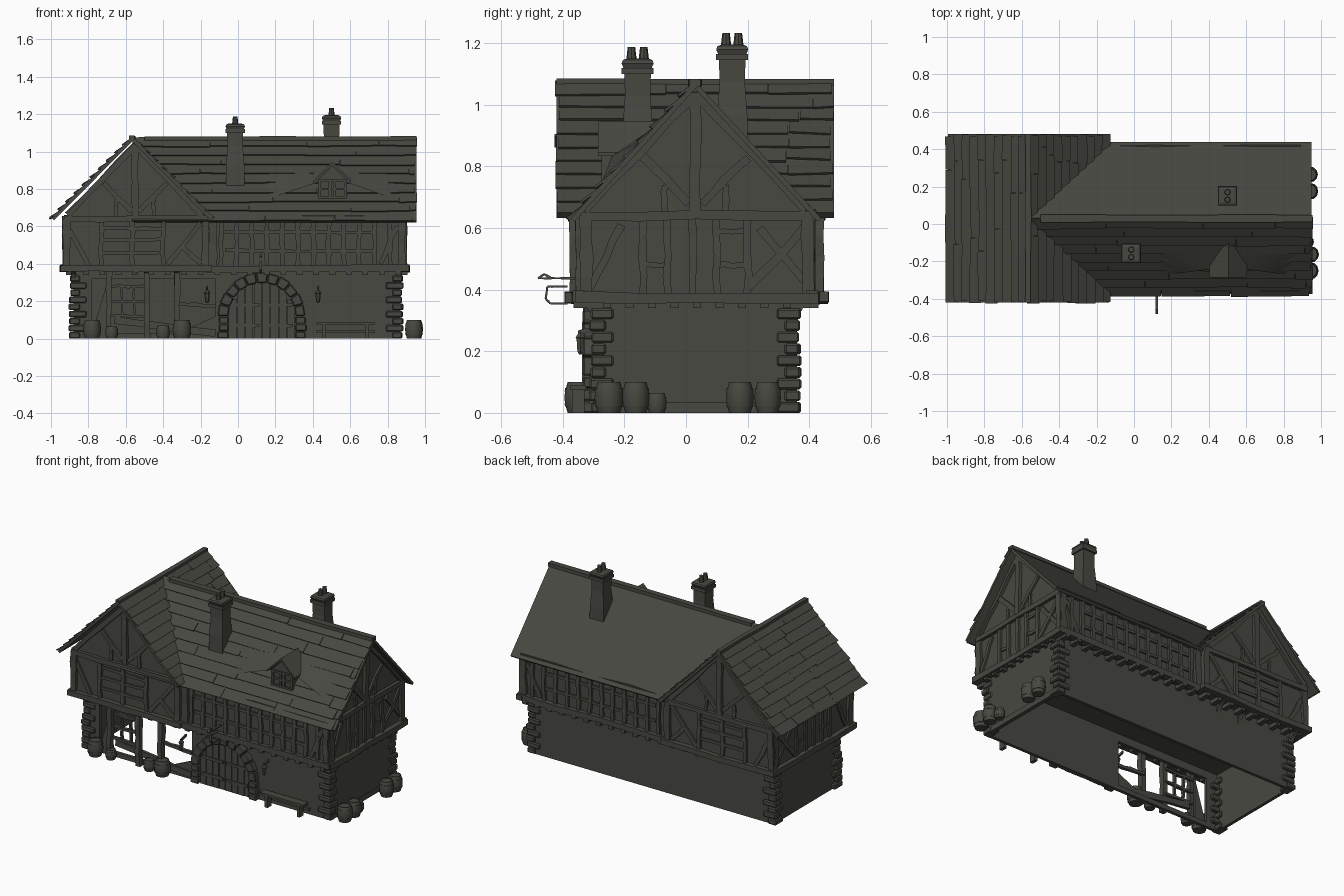
import bpy, bmesh, math, random
from mathutils import Vector as V

random.seed(4)
if "Cube" in bpy.data.objects:
    bpy.data.objects.remove(bpy.data.objects["Cube"])

mat = bpy.data.materials.new("dark_weathered_grey")
mat.use_nodes = True
COL = (0.065, 0.065, 0.054, 1)
mat.diffuse_color = COL
mat.node_tree.nodes["Principled BSDF"].inputs["Base Color"].default_value = COL
R = random.uniform


def finish(name, bm, smooth=False, bevel=0):
    bmesh.ops.recalc_face_normals(bm, faces=bm.faces)
    me = bpy.data.meshes.new(name)
    bm.to_mesh(me)
    bm.free()
    me.materials.append(mat)
    ob = bpy.data.objects.new(name, me)
    bpy.context.collection.objects.link(ob)
    if bevel:
        ob.modifiers.new("soft_edges", "BEVEL").width = bevel
    if smooth:
        bpy.ops.object.select_all(action="DESELECT")
        ob.select_set(True)
        bpy.context.view_layer.objects.active = ob
        bpy.ops.object.shade_smooth_by_angle(angle=math.radians(40))
    return ob


def loft(bm, rings):
    """Join equal rings of points into one capped solid."""
    rs = [[bm.verts.new(p) for p in r] for r in rings]
    n = len(rs[0])
    for a, b in zip(rs, rs[1:]):
        for i in range(n):
            bm.faces.new((a[i], a[(i + 1) % n], b[(i + 1) % n], b[i]))
    bm.faces.new(rs[0][::-1])
    bm.faces.new(rs[-1])


def box(bm, x0, x1, y0, y1, z0, z1):
    loft(bm, [[(x0, y0, z), (x1, y0, z), (x1, y1, z), (x0, y1, z)] for z in (z0, z1)])


def beam(bm, a, b, w, n, depth, wob=0.004):
    """Hand-hewn timber from a to b; n is the direction it stands proud."""
    a, b, n = V(a), V(b), V(n)
    side = (b - a).cross(n).normalized() * w / 2
    rings = []
    for i in range(5):
        c = a.lerp(b, i / 4) + side.normalized() * R(-wob, wob)
        s, d = side * R(.85, 1.15), n * depth * R(.85, 1.15)
        rings.append([c - s - n * .01, c + s - n * .01, c + s + d, c - s + d])
    loft(bm, rings)


def plate(bm, pts, t):
    pts = [V(p) for p in pts]
    n = (pts[1] - pts[0]).cross(pts[2] - pts[0]).normalized() * t
    loft(bm, [pts, [p + n for p in pts]])


def lathe(bm, x, y, prof, seg=12):
    loft(bm, [[(x + r * math.cos(k * math.tau / seg), y + r * math.sin(k * math.tau / seg), z)
               for k in range(seg)] for r, z in prof])


# Ground floor walls, open underneath, with a wide porch opening at the front
bm = bmesh.new()
box(bm, -.88, .87, .34, .36, 0, .37)
for x in (-.88, .85):
    box(bm, x, x + .02, -.3, .35, 0, .37)
box(bm, -.88, -.78, -.3, -.28, 0, .37)
box(bm, -.12, .87, -.3, -.28, 0, .37)
box(bm, -.78, -.12, -.3, -.28, .32, .37)
box(bm, -.78, -.12, -.3, -.28, 0, .03)
box(bm, .86, .875, -.3, .36, 0, .035)
finish("ground_walls", bm)

# Corner stones
bm = bmesh.new()
for cx, sx in ((-.9, 1), (.88, -1)):
    for cy, sy in ((-.31, 1), (.37, -1)):
        for i in range(9):
            z = i * .038
            lx, ly = (.09, .05) if i % 2 else (.055, .075)
            e = R(-.006, .004)
            xs = sorted((cx + sx * e, cx + sx * lx))
            ys = sorted((cy + sy * e, cy + sy * ly))
            box(bm, *xs, *ys, z, z + .035)
finish("corner_stones", bm, bevel=.006)

# Upper storey: two crossing gabled bodies
bm = bmesh.new()
sec = [(-.37, .37), (.37, .37), (.37, .645), (0, 1.045), (-.37, .645)]
loft(bm, [[(x, .03 + u, z) for u, z in sec] for x in (-.56, .885)])
loft(bm, [[(-.545 + u * 1.02, y, z) for u, z in sec] for y in (-.36, .43)])
finish("upper_storey", bm)

# Half timbering, one wall at a time
bm = bmesh.new()


def wall(place, n, u0, u1, studs, braces, rails, gable=None):
    def t(a, b, w=.03, d=.014):
        beam(bm, place(*a), place(*b), w, n, d)
    t((u0 - .02, .375), (u1 + .02, .375), .035, .03)
    t((u0, .64), (u1, .64), .03, .02)
    for u in studs:
        t((u, .385), (u, .635), .024)
    for u in (u0 + .015, u1 - .015):
        t((u, .37), (u, .64), .04, .018)
    for a, b in braces:
        t(a, b, .026, .011)
    for z, a, b in rails:
        t((a, z), (b, z), .018, .01)
    if gable is not None:
        c = gable
        t((c, .65), (c, 1.04), .035, .02)
        for s in (-1, 1):
            t((c + s * .36, .66), (c, 1.035), .03, .02)
            t((c + s * .02, .68), (c + s * .17, .83), .026, .012)
            t((c + s * .1, .65), (c + s * .1, .74), .02, .01)


def fb(y):
    return lambda u, z: (u, y, z)


def lr(x):
    return lambda u, z: (x, u, z)


wide = [-.09 + i * .082 for i in range(12)]
for y, n in ((-.34, -1), (.4, 1)):
    wall(fb(y), (0, n, 0), -.15, .89, wide, [((.76, .4), (.85, .6))],
         [(.47, -.07, .74), (.57, -.07, .74)])
for y, n in ((-.36, -1), (.43, 1)):
    wall(fb(y), (0, n, 0), -.93, -.16, [-.73, -.565, -.4],
         [((-.9, .58), (-.8, .39)), ((-.38, .4), (-.2, .62)), ((-.2, .4), (-.3, .5))],
         [(.46, -.73, -.4), (.59, -.73, -.4), (.53, -.73, -.4)], -.55)
ends = [-.14, -.06, .02, .1, .2]
slants = [((-.31, .4), (-.21, .61)), ((.2, .4), (.39, .61)), ((.24, .6), (.4, .41))]
bars = [(.48, -.14, -.06), (.48, .1, .2), (.59, .1, .2)]
wall(lr(.885), (1, 0, 0), -.34, .41, ends, slants, bars, .03)
wall(lr(-.92), (-1, 0, 0), -.36, .43, ends, slants, bars)
finish("timber_frame", bm)

# Joist ends and curved corner brackets under the jetty
bm = bmesh.new()
for i in range(20):
    x = -.83 + i * .088
    for y0, y1 in ((-.365, -.29), (.36, .43)):
        box(bm, x, x + .03, y0, y1, .34, .365)
for i in range(9):
    y = -.27 + i * .073
    box(bm, .86, .905, y, y + .026, .34, .365)
    box(bm, -.92, -.87, y, y + .026, .34, .365)
for x in (-.88, -.49, -.33, .86):
    for y, s in ((-.3, -1), (.36, 1)):
        arc = [(y + s * .07 * (1 - math.cos(a)), .285 + .08 * math.sin(a))
               for a in (0, .4, .8, 1.2, 1.57)]
        poly = arc + [(y, .365)]
        loft(bm, [[(q, p[0], p[1]) for p in poly] for q in (x - .013, x + .013)])
finish("joists_and_brackets", bm)

# Roofs: base slab plus lapped, ragged boards
bm = bmesh.new()


def slope(r0, r1, drop, rows, boards=True):
    r0, r1, drop = V(r0), V(r1), V(drop)
    n = (r1 - r0).cross(drop).normalized()
    n = n if n.z > 0 else -n
    loft(bm, [[p + n * k for p in (r0, r1, r1 + drop, r0 + drop)] for k in (-.018, -.002)])
    for i in range(rows if boards else 0):
        s = R(-.01, .01)
        while s < .98:
            e = min(s + R(.2, .5), 1 + R(-.012, .004))
            a, b = i / rows, (i + 1) / rows + R(.0, .015)
            ps = [r0.lerp(r1, s) + drop * a, r0.lerp(r1, e - .002) + drop * (a + R(-.006, .006)),
                  r0.lerp(r1, e - .002) + drop * b, r0.lerp(r1, s) + drop * (b + R(-.008, .008))]
            lift = [-.004, -.004, R(.004, .011), R(.004, .011)]
            loft(bm, [[p + n * (h + k) for p, h in zip(ps, lift)] for k in (-.006, .002)])
            s = e


slope((-.565, .03, 1.078), (.955, .03, 1.078), (0, -.405, -.445), 9)
slope((-.565, .03, 1.078), (.95, .03, 1.078), (0, .41, -.445), 9, False)
for s in (-1, 1):
    slope((-.565, -.42, 1.08), (-.565, .48, 1.08), (s * .432, 0, -.435), 10)
beam(bm, (-.5, .03, 1.07), (.955, .03, 1.07), .04, (0, 0, 1), .012, .002)
beam(bm, (-.565, -.42, 1.072), (-.565, .48, 1.072), .03, (0, 0, 1), .012, .002)
finish("roofs", bm)

# Dormer with its swept roof
bm = bmesh.new()
D = .505
prof = [(-.075, .7), (.075, .7), (.075, .85), (0, .925), (-.075, .85)]
loft(bm, [[(D + u, y, z) for u, z in prof] for y in (-.265, -.09)])
for s in (-1, 1):
    loft(bm, [[(D, y, .945), (D + s * .1, y, .845), (D + s * .1, y, .833), (D, y, .93)]
              for y in (-.285, -.08)])
    for u in (.07, .012):
        box(bm, D + s * u - .008, D + s * u + .008, -.275, -.26, .755, .85)
for z in (.755, .8, .845):
    box(bm, D - .075, D + .075, -.276, -.26, z - .006, z + .006)
finish("dormer", bm)

bm = bmesh.new()
for s, wide_x in ((-1, .38), (1, .36)):
    top, out, near, low = [bm.verts.new(p) for p in (
        (D, -.085, .938), (D + s * wide_x, -.15, .882),
        (D + s * .08, -.24, .835), (D + s * wide_x * .85, -.27, .755))]
    bm.faces.new((top, out, near))
    bm.faces.new((out, low, near))
finish("dormer_sweep", bm, True)

# Chimneys with caps and paired pots
bm = bmesh.new()
for x, y, z0, z in ((-.015, -.157, .78, 1.1), (.5, .15, .85, 1.145)):
    prof = [(.05, z0), (.049, z - .18), (.041, z - .07), (.043, z), (.052, z), (.052, z + .02),
            (.046, z + .02), (.052, z + .034), (.048, z + .045), (.035, z + .05)]
    loft(bm, [[(x + a * r, y + b * r, h) for a, b in ((-1, -1), (1, -1), (1, 1), (-1, 1))]
              for r, h in prof])
    for s in (-.02, .02):
        lathe(bm, x, y + s, [(.017, z + .045), (.012, z + .088), (.014, z + .088)], 8)
finish("chimneys", bm)

# Arched doorway: stones, planked leaves and ironwork
bm = bmesh.new()
CX, CZ = .128, .12
for i in range(11):
    a0, a1 = (math.pi * (i + k) / 11 for k in (.03, .97))
    ro = .235 + R(-.006, .006)
    pts = [(r * math.cos(a), r * math.sin(a)) for r, a in ((.18, a0), (ro, a0), (ro, a1), (.18, a1))]
    loft(bm, [[(CX + u, y, CZ + v) for u, v in pts] for y in (-.335, -.28)])
for s in (-1, 1):
    for i in range(3):
        xs = sorted((CX + s * .18, CX + s * (.235 + R(-.005, .008))))
        box(bm, *xs, -.335, -.28, i * .04, i * .04 + .037)
finish("door_stones", bm, bevel=.005)
bm = bmesh.new()
for i in range(8):
    u = -.18 + i * .045
    h = CZ + math.sqrt(max(0, .0335 - (u + .0225) ** 2))
    box(bm, CX + u + .002, CX + u + .043, -.31 - R(0, .004), -.29, 0, h)
for z in (.07, .18):
    for s in (-1, 1):
        beam(bm, (CX + s * .165, -.312, z), (CX + s * .012, -.312, z), .018, (0, -1, 0), .008, .001)
finish("door_leaves", bm)

# Porch posts, window frame and loose boards
bm = bmesh.new()
for x in (-.69, -.485, -.325):
    beam(bm, (x, -.31, 0), (x, -.31, .36), .03, (0, -1, 0), .025)
for z in (.12, .2, .28):
    beam(bm, (-.69, -.3, z), (-.485, -.3, z), .014, (0, -1, 0), .01)
for x in (-.62, -.555):
    beam(bm, (x, -.3, .12), (x, -.3, .28), .012, (0, -1, 0), .01)
beam(bm, (-.325, -.3, .19), (-.12, -.3, .17), .02, (0, -1, 0), .01)
beam(bm, (-.66, -.3, .1), (-.12, -.3, .03), .04, (0, -1, 0), .01)
plate(bm, [(-.78, -.29, .03), (-.7, -.29, .03), (-.7, -.29, .3)], .01)
plate(bm, [(-.32, -.29, .03), (-.12, -.29, .03), (-.12, -.29, .12)], .01)
finish("porch_frame", bm)

# Bench
bm = bmesh.new()
box(bm, .42, .73, -.375, -.325, .075, .09)
box(bm, .42, .73, -.315, -.3, .03, .045)
for x in (.45, .68):
    box(bm, x, x + .02, -.37, -.33, 0, .075)
finish("bench", bm)

# Barrels
bm = bmesh.new()
for x, y, r, h in ((-.78, -.345, .048, .1), (-.675, -.335, .034, .065), (-.4, -.335, .036, .07),
                   (-.3, -.345, .05, .1), (.94, -.25, .047, .1), (.945, -.163, .044, .1),
                   (.93, -.095, .032, .065), (.94, .175, .045, .1), (.94, .265, .043, .1)):
    lathe(bm, x, y, [(r * k, h * t) for k, t in (
        (.78, 0), (.9, .2), (.95, .2), (.98, .3), (.95, .3), (1, .5), (.95, .7), (.98, .7),
        (.95, .8), (.9, .8), (.78, 1), (.7, 1), (.7, .95))])
finish("barrels", bm, True)

# Lanterns and the hanging sign bracket
bm = bmesh.new()
for x in (-.165, .428):
    beam(bm, (x, -.295, .275), (x, -.35, .262), .008, (0, 0, 1), .006, .001)
    lathe(bm, x, -.343, [(.005, .262), (.018, .245), (.014, .24), (.011, .2), (.005, .19)], 6)
N = (1, 0, 0)
rod = [(-.35, .437), (-.48, .437), (-.46, .45), (-.44, .44)]
loop = [(-.385, .41), (-.45, .41), (-.455, .37), (-.44, .355), (-.385, .355)]
for path in (rod, loop):
    for (y0, z0), (y1, z1) in zip(path, path[1:]):
        beam(bm, (.125, y0, z0), (.125, y1, z1), .007, N, .004, .0005)
finish("lanterns_and_bracket", bm)
